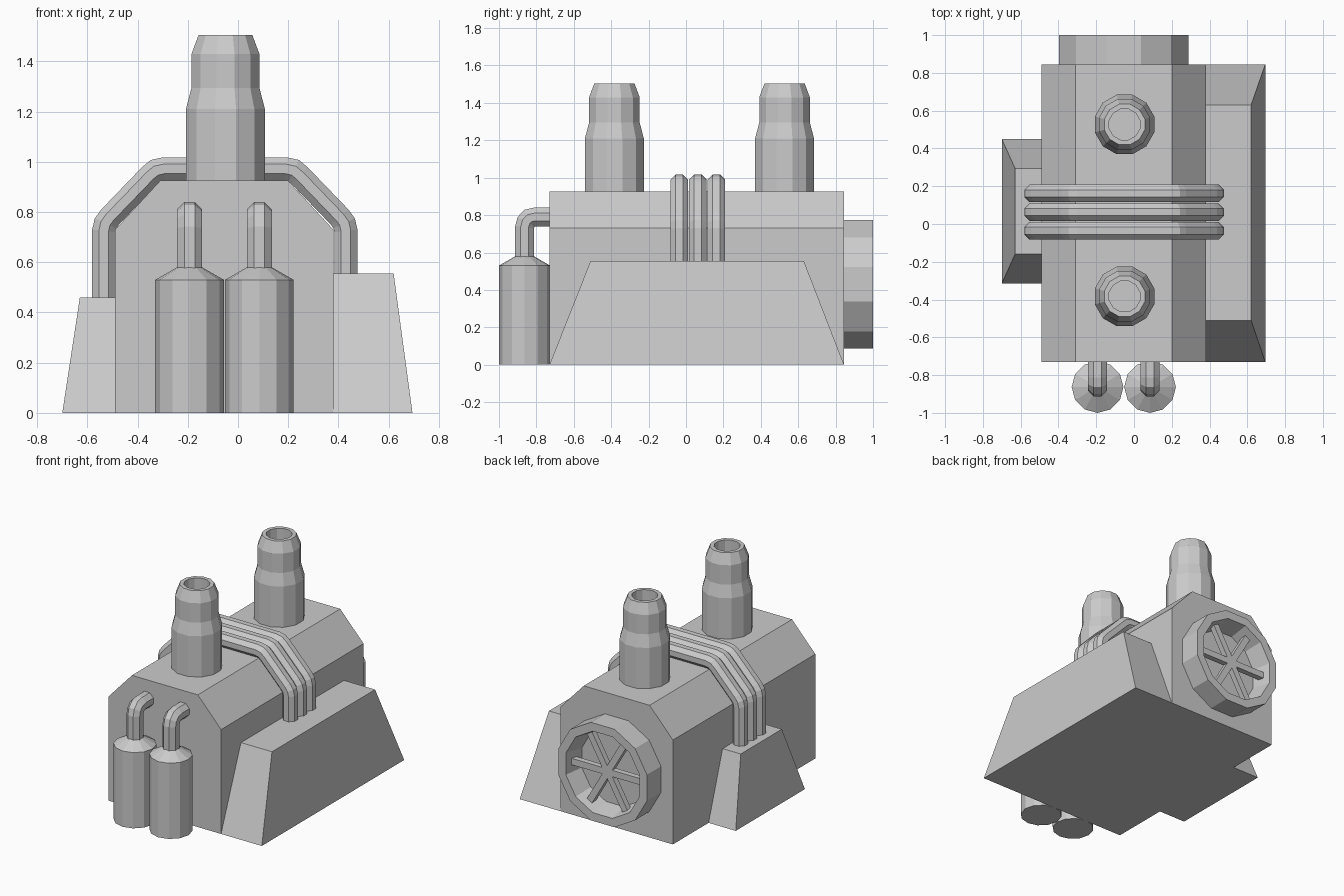
import bpy, bmesh
from math import cos, sin, pi, radians
from mathutils import Vector, Matrix

if "Cube" in bpy.data.objects:
    bpy.data.objects.remove(bpy.data.objects["Cube"])


def finish(name, bm):
    bmesh.ops.recalc_face_normals(bm, faces=bm.faces)
    me = bpy.data.meshes.new(name)
    bm.to_mesh(me)
    bm.free()
    ob = bpy.data.objects.new(name, me)
    bpy.context.collection.objects.link(ob)
    return ob


def loft(name, rings):
    """Skin a list of equal-length point rings and cap both ends."""
    bm = bmesh.new()
    vs = [[bm.verts.new(p) for p in ring] for ring in rings]
    n = len(vs[0])
    for a, b in zip(vs, vs[1:]):
        for i in range(n):
            j = (i + 1) % n
            bm.faces.new((a[i], a[j], b[j], b[i]))
    bm.faces.new(vs[0])
    bm.faces.new(vs[-1])
    return finish(name, bm)


def lathe(name, profile, centre, sides=12, phase=0.0, rot=None):
    rot = rot or Matrix.Identity(3)
    c = Vector(centre)
    rings = [[c + rot @ Vector((r * cos(phase + 2 * pi * i / sides),
                                r * sin(phase + 2 * pi * i / sides), h))
              for i in range(sides)] for r, h in profile]
    return loft(name, rings)


def pipe(name, path, normal, radius, sides=8):
    """Octagonal tube swept along a planar path with mitred corners."""
    pts = [Vector(p) for p in path]
    n = Vector(normal)
    R = radius / cos(pi / sides)
    rings = []
    for k, p in enumerate(pts):
        d0 = (p - pts[max(k - 1, 0)]).normalized()
        d1 = (pts[min(k + 1, len(pts) - 1)] - p).normalized()
        t = (d0 + d1).normalized()
        scale = 1 / max(t.dot(d1 if d1.length else d0), 0.3)
        side = n.cross(t) * scale
        rings.append([p + R * (cos(a) * side + sin(a) * n)
                      for a in (2 * pi * (i + 0.5) / sides for i in range(sides))])
    return loft(name, rings)


def rect(x0, x1, y0, y1, z):
    return [(x0, y0, z), (x1, y0, z), (x1, y1, z), (x0, y1, z)]


# Main housing with chamfered roof
section = [(-0.49, 0), (0.38, 0), (0.38, 0.73), (0.20, 0.925), (-0.31, 0.925), (-0.49, 0.73)]
loft("housing", [[(x, y, z) for x, z in section] for y in (-0.73, 0.845)])

# Sloped side boxes
loft("right_side_box", [rect(0.38, 0.695, -0.73, 0.845, 0), rect(0.38, 0.62, -0.51, 0.63, 0.555)])
loft("left_side_box", [rect(-0.70, -0.49, -0.315, 0.45, 0), rect(-0.63, -0.49, -0.16, 0.295, 0.46)])

# Two hollow chimneys
stack = [(0.163, 0.90), (0.163, 1.21), (0.14, 1.295), (0.14, 1.43), (0.111, 1.505),
         (0.084, 1.505), (0.084, 1.38)]
for label, y in (("front", -0.383), ("back", 0.527)):
    lathe(label + "_chimney", stack, (-0.05, y, 0), phase=radians(15))

# Three pipes wrapped over the roof
mid = -0.0525
half = [(-0.535, 0.005), (-0.535, 0.725), (-0.528, 0.755), (-0.51, 0.78),
        (-0.35, 0.946), (-0.327, 0.965), (-0.295, 0.972)]
arch = half + [(2 * mid - x, z) for x, z in reversed(half)]
for i in range(3):
    y = -0.036 + 0.099 * i
    pipe(f"roof_pipe_{i + 1}", [(x, y, z) for x, z in arch], (0, 1, 0), 0.046)

# Front canisters with elbow pipes into the housing
bottle = [(0.137, 0), (0.137, 0.53), (0.05, 0.58)]
elbow = [(-0.863, 0.56), (-0.863, 0.735), (-0.855, 0.765), (-0.838, 0.783), (-0.808, 0.79), (-0.70, 0.79)]
for label, x in (("left", -0.193), ("right", 0.085)):
    lathe(label + "_canister", bottle, (x, -0.863, 0))
    pipe(label + "_canister_pipe", [(x, y, z) for y, z in elbow], (1, 0, 0), 0.05)

# Rear fan shroud, recessed with a tapered inner wall
fan = Vector((-0.055, 0, 0.43))
to_y = Matrix.Rotation(radians(-90), 3, 'X')
lathe("fan_shroud", [(0.355, 0.83), (0.355, 1.0), (0.295, 1.0), (0.265, 0.865)],
      fan, phase=radians(15), rot=to_y)

# Fan spokes: three crossing bars
for i in range(3):
    bm = bmesh.new()
    bmesh.ops.create_cube(bm, size=1)
    m = (Matrix.Translation(fan + Vector((0, 0.93, 0))) @ Matrix.Rotation(radians(60 * i), 4, 'Y')
         @ Matrix.Diagonal((0.55, 0.04, 0.045, 1)))
    bmesh.ops.transform(bm, matrix=m, verts=bm.verts)
    finish(f"fan_spoke_{i + 1}", bm)
